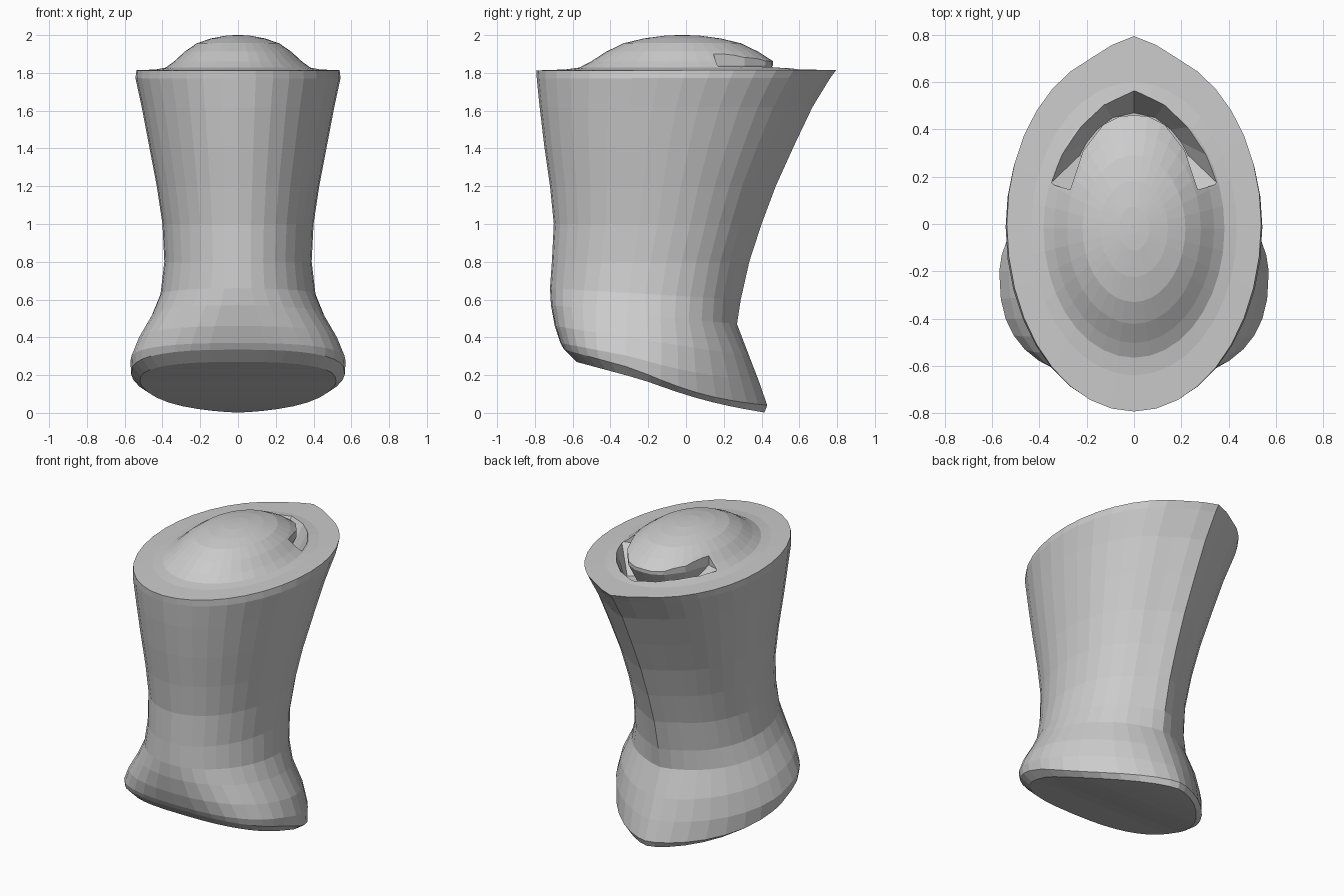
import bpy, bmesh, math

if "Cube" in bpy.data.objects:
    bpy.data.objects.remove(bpy.data.objects["Cube"])

N = 36  # sides around each ring


def ring(bm, yf, yb, w, zf, zb, spike=0.0, mid=None, pf=1.0, pb=1.0, sag=0.0):
    """Oval ring, tilted from zf (front) to zb (back), with an optional pointed back.
    pf / pb set the squareness of the front and back halves."""
    if mid is None:
        mid = (yf + yb) / 2
    verts = []
    for i in range(N):
        t = 2 * math.pi * i / N
        s, c = math.sin(t), math.cos(t)
        p = pb if c > 0 else pf
        u = math.copysign(abs(s) ** p, s)
        v = abs(c) ** p
        if c > 0:
            y = mid + v * (yb - spike - mid) + spike * max(0, 1 - abs(u) / 0.33)
        else:
            y = mid - v * (mid - yf)
        f = (y - yf) / (yb - yf)
        z = zf + (zb - zf) * f - sag * max(0, math.sin(math.pi * (f - 0.35) / 0.65))
        verts.append(bm.verts.new((w * u, y, z)))
    return verts


def loft(bm, rings, strip_base=False):
    """Skin a stack of vertex loops and cap both ends."""
    for a, b in zip(rings, rings[1:]):
        n = len(a)
        for i in range(n):
            j = (i + 1) % n
            bm.faces.new((a[i], a[j], b[j], b[i]))
    base = rings[0]
    if strip_base:  # curved sole: strips running left to right
        bm.faces.new((base[0], base[1], base[-1]))
        for i in range(1, N // 2 - 1):
            bm.faces.new((base[i], base[i + 1], base[N - i - 1], base[N - i]))
        h = N // 2
        bm.faces.new((base[h - 1], base[h], base[h + 1]))
    else:
        bm.faces.new(base)
    bm.faces.new(rings[-1])
    bmesh.ops.recalc_face_normals(bm, faces=bm.faces)


def make_object(bm, name):
    mesh = bpy.data.meshes.new(name)
    bm.to_mesh(mesh)
    bm.free()
    ob = bpy.data.objects.new(name, mesh)
    bpy.context.collection.objects.link(ob)
    return ob


# Body: slanted flared foot, narrow waist, pointed flaring top
# (y front, y back, half width, z front, z back, spike, mid, front/back power, sag)
sections = [
    (-0.58, 0.415, 0.52, 0.27, 0.002, 0, -0.2, 0.76, 1.3, 0.02),
    (-0.645, 0.43, 0.565, 0.335, 0.04, 0, -0.2, 0.76, 1.28, 0.035),
    (-0.665, 0.385, 0.57, 0.37, 0.17, 0, -0.2, 0.78, 1.22, 0.02),
    (-0.695, 0.335, 0.53, 0.46, 0.30, 0, -0.2, 0.84, 1.15),
    (-0.715, 0.27, 0.455, 0.57, 0.47, 0.015, -0.21, 0.92, 1.05),
    (-0.72, 0.29, 0.41, 0.66, 0.60, 0.03),
    (-0.71, 0.335, 0.39, 0.80, 0.80, 0.04),
    (-0.70, 0.40, 0.40, 1.00, 1.00, 0.045),
    (-0.72, 0.475, 0.43, 1.20, 1.20, 0.05),
    (-0.75, 0.57, 0.47, 1.41, 1.41, 0.05),
    (-0.775, 0.67, 0.51, 1.62, 1.62, 0.05),
    (-0.79, 0.765, 0.543, 1.77, 1.775, 0.05),
    (-0.793, 0.795, 0.538, 1.813, 1.815, 0.05),
]
bm = bmesh.new()
rings = [ring(bm, *s) for s in sections]

# Domed top rising from the flat rim (scale, z)
for s, z in [(1, 1.818), (0.88, 1.828), (0.78, 1.86), (0.65, 1.912),
             (0.5, 1.957), (0.33, 1.982), (0.15, 1.997), (0.04, 2.0)]:
    rings.append(ring(bm, -0.02 - 0.62 * s, -0.02 + 0.62 * s, 0.435 * s, z, z))
loft(bm, rings, strip_base=True)
body = make_object(bm, "body_with_domed_top")

# Crescent slot behind the dome: sloping walls that run in under its edge
outer_top = [(0.355, 0.17), (0.31, 0.29), (0.23, 0.41), (0.13, 0.51), (0, 0.575)]
inner_top = [(0.27, 0.145), (0.215, 0.31), (0.13, 0.42), (0.06, 0.455), (0, 0.46)]
outer_low = [(0.23, 0.29), (0.20, 0.345), (0.155, 0.40), (0.09, 0.45), (0, 0.47)]
inner_low = [(0.17, 0.25), (0.15, 0.29), (0.11, 0.34), (0.06, 0.37), (0, 0.38)]


def arc(half):
    """Full arc, right to left, from its right half."""
    return half + [(-x, y) for x, y in reversed(half[:-1])]


bm = bmesh.new()
layers = []
for z, o, i in [(1.69, outer_low, inner_low), (1.84, outer_top, inner_top),
                (2.1, outer_top, inner_top)]:
    loop = arc(o) + arc(i)[::-1]
    layers.append([bm.verts.new((x, y, z)) for x, y in loop])
loft(bm, layers)
cutter = make_object(bm, "slot_cutter")
cutter.hide_render = True

mod = body.modifiers.new("slot", 'BOOLEAN')
mod.operation = 'DIFFERENCE'
mod.solver = 'EXACT'
mod.object = cutter
bpy.context.view_layer.objects.active = body
body.select_set(True)
bpy.ops.object.modifier_apply(modifier=mod.name)
bpy.data.objects.remove(cutter)
